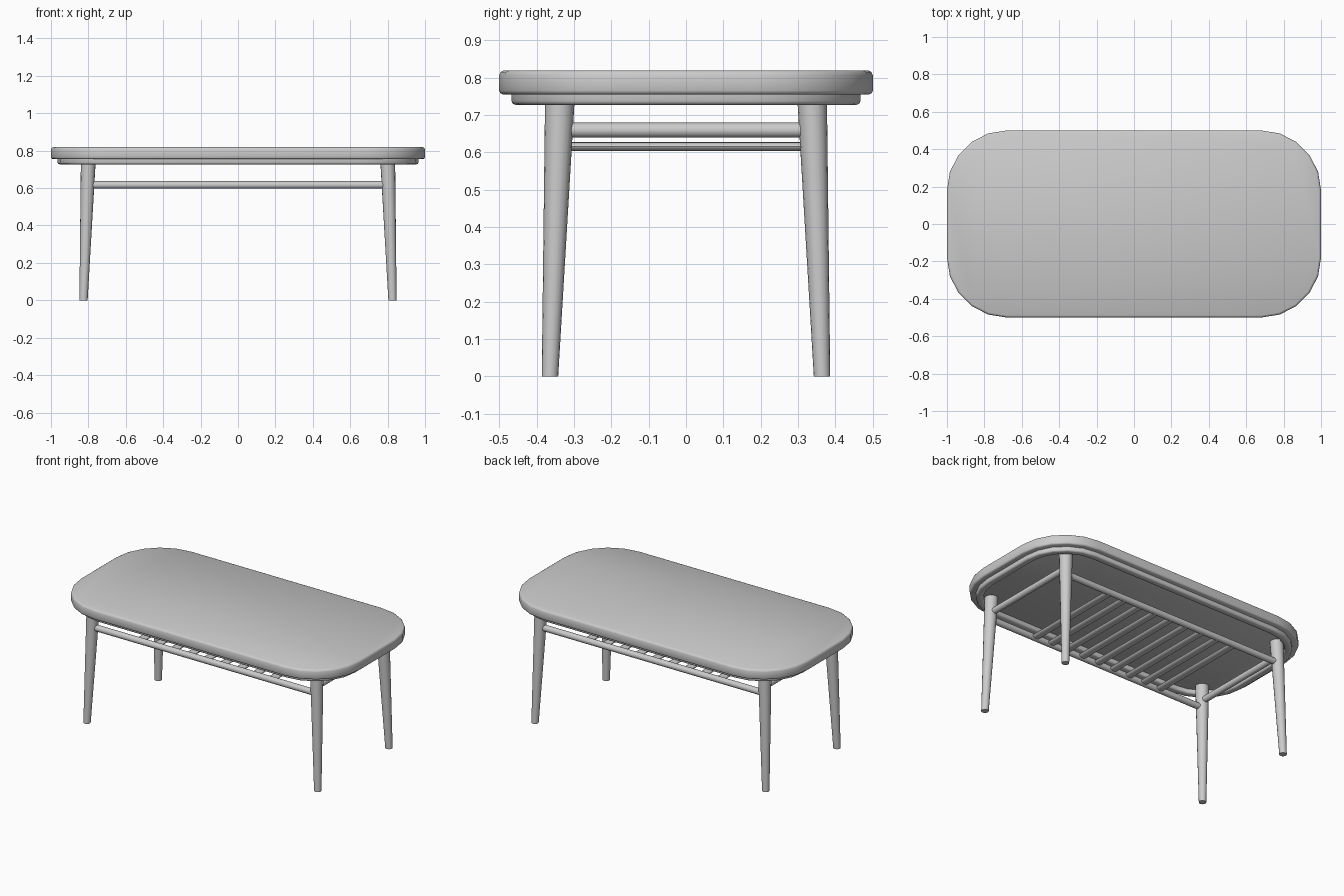
import bpy
import math
from mathutils import Vector

cube = bpy.data.objects.get("Cube")
if cube:
    bpy.data.objects.remove(cube, do_unlink=True)

grey = bpy.data.materials.new("plain grey")
grey.use_nodes = True
COLOUR = (0.6, 0.6, 0.6, 1)
grey.diffuse_color = COLOUR
grey.node_tree.nodes["Principled BSDF"].inputs["Base Color"].default_value = COLOUR


def add_mesh(name, verts, faces):
    mesh = bpy.data.meshes.new(name)
    mesh.from_pydata(verts, [], faces)
    mesh.materials.append(grey)
    obj = bpy.data.objects.new(name, mesh)
    bpy.context.collection.objects.link(obj)
    return obj


def outline(half_x, half_y, radius, steps=5):
    """Rounded rectangle, counter-clockwise."""
    points = []
    for quarter, (sx, sy) in enumerate([(1, 1), (-1, 1), (-1, -1), (1, -1)]):
        for i in range(steps + 1):
            a = math.pi / 2 * (quarter + i / steps)
            points.append((sx * (half_x - radius) + radius * math.cos(a),
                           sy * (half_y - radius) + radius * math.sin(a)))
    return points


def slab(name, half_x, half_y, radius, profile, capped):
    """Stack of rounded rectangles along (inset, z) points; uncapped gives an open frame."""
    verts, faces = [], []
    for inset, z in profile:
        verts += [(x, y, z) for x, y in outline(half_x - inset, half_y - inset, radius - inset)]
    n = len(verts) // len(profile)
    for ring in range(len(profile) - 1):
        for i in range(n):
            a, b = ring * n + i, ring * n + (i + 1) % n
            faces.append((a, b, b + n, a + n))
    if capped:
        faces.append(tuple(reversed(range(n))))
        faces.append(tuple(range(len(verts) - n, len(verts))))
    obj = add_mesh(name, verts, faces)
    obj.data.shade_smooth()
    return obj


def rod(name, start, end, r_start, r_end, flatten=1.0, sides=16):
    """Bar whose ends are cut square to its main axis; flatten squashes its height."""
    start, end = Vector(start), Vector(end)
    d = end - start
    axis = max(range(3), key=lambda k: abs(d[k]))
    u, v = [k for k in range(3) if k != axis]
    verts = []
    for centre, r in ((start, r_start), (end, r_end)):
        for i in range(sides):
            a = 2 * math.pi * i / sides
            p = centre.copy()
            p[u] += r * math.cos(a)
            p[v] += r * math.sin(a) * flatten
            verts.append(p)
    faces = [(i, (i + 1) % sides, (i + 1) % sides + sides, i + sides) for i in range(sides)]
    faces += [tuple(reversed(range(sides))), tuple(range(sides, 2 * sides))]
    if axis == 1:
        faces = [tuple(reversed(f)) for f in faces]
    obj = add_mesh(name, verts, faces)
    bpy.ops.object.select_all(action='DESELECT')
    bpy.context.view_layer.objects.active = obj
    obj.select_set(True)
    bpy.ops.object.shade_smooth_by_angle(angle=math.radians(40))
    return obj


# Top board and the open frame under it
slab("table_top", 1.0, 0.5, 0.32,
     [(0.010, 0.755), (0.003, 0.758), (0, 0.765), (0, 0.806), (0.004, 0.815), (0.012, 0.819)], True)
slab("under_frame", 0.965, 0.467, 0.29,
     [(0.045, 0.757), (0.045, 0.737), (0.042, 0.730), (0.034, 0.727),
      (0.011, 0.727), (0.003, 0.730), (0, 0.737), (0, 0.757)], False)

# Splayed, tapered legs reaching up inside the frame
for x_name, sx in (("left", 1), ("right", -1)):
    for y_name, sy in (("front", -1), ("back", 1)):
        rod(f"{y_name}_{x_name}_leg", (sx * 0.826, sy * 0.364, 0), (sx * 0.80, sy * 0.337, 0.757),
            0.022, 0.04)

# Rails between the legs
for name, s in (("front", -1), ("back", 1)):
    rod(f"{name}_rail", (-0.80, s * 0.342, 0.617), (0.80, s * 0.342, 0.617), 0.02, 0.02)
for name, s in (("left", 1), ("right", -1)):
    rod(f"{name}_rail", (s * 0.80, -0.34, 0.659), (s * 0.80, 0.34, 0.659), 0.02, 0.02)

# Flattened shelf slats
COUNT = 9
for i in range(COUNT):
    x = -0.47 + 0.94 * i / (COUNT - 1)
    rod(f"shelf_slat_{i + 1}", (x, -0.34, 0.615), (x, 0.34, 0.615), 0.027, 0.027, 0.45)
